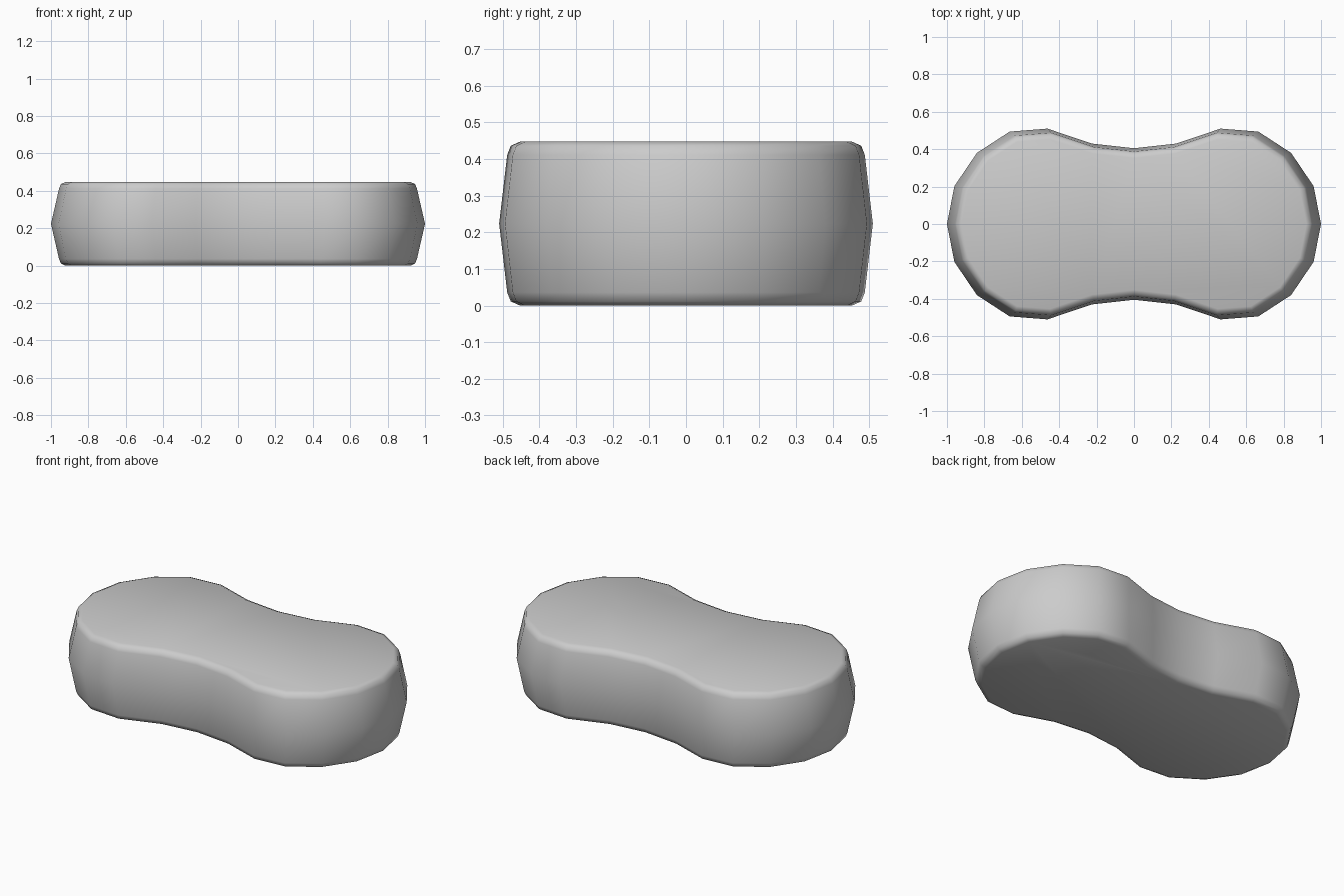
import bpy, bmesh, math
from mathutils import Vector

if "Cube" in bpy.data.objects:
    bpy.data.objects.remove(bpy.data.objects["Cube"])

# One quarter of the peanut-shaped outline, mirrored to 24 points
quarter = [(1, 0), (0.96, 0.203), (0.84, 0.38), (0.665, 0.494),
           (0.463, 0.51), (0.225, 0.43), (0, 0.405)]
half = quarter + [(-x, y) for x, y in quarter[-2::-1]]
outline = [Vector(p) for p in half + [(x, -y) for x, y in half[-2:0:-1]]]
count = len(outline)


def ring(bm, scale, inset, z):
    """Scaled outline, moved inwards along its normals."""
    verts = []
    for i, p in enumerate(outline):
        t = (outline[(i + 1) % count] - outline[i - 1]).normalized()
        q = p * scale - Vector((t.y, -t.x)) * inset
        verts.append(bm.verts.new((q.x, q.y, z)))
    return verts


# Section from bottom to top: rounded edges and a widest line at mid height
H = 0.447
edge = [(0.957, 0.035, 0), (0.957, 0.010, 0.011), (0.957, 0, 0.036)]
section = edge + [(1, 0, H / 2)] + [(s, o, H - z) for s, o, z in edge[::-1]]

bm = bmesh.new()
rings = [ring(bm, *s) for s in section]
for a, b in zip(rings, rings[1:]):
    for i in range(count):
        j = (i + 1) % count
        bm.faces.new((a[i], a[j], b[j], b[i]))
bm.faces.new(rings[0][::-1])
bm.faces.new(rings[-1])
bmesh.ops.recalc_face_normals(bm, faces=bm.faces)
mesh = bpy.data.meshes.new("waisted_block")
bm.to_mesh(mesh)
bm.free()

block = bpy.data.objects.new("waisted_block", mesh)
bpy.context.collection.objects.link(block)
bpy.context.view_layer.objects.active = block
block.select_set(True)
bpy.ops.object.shade_smooth_by_angle(angle=math.radians(50))
